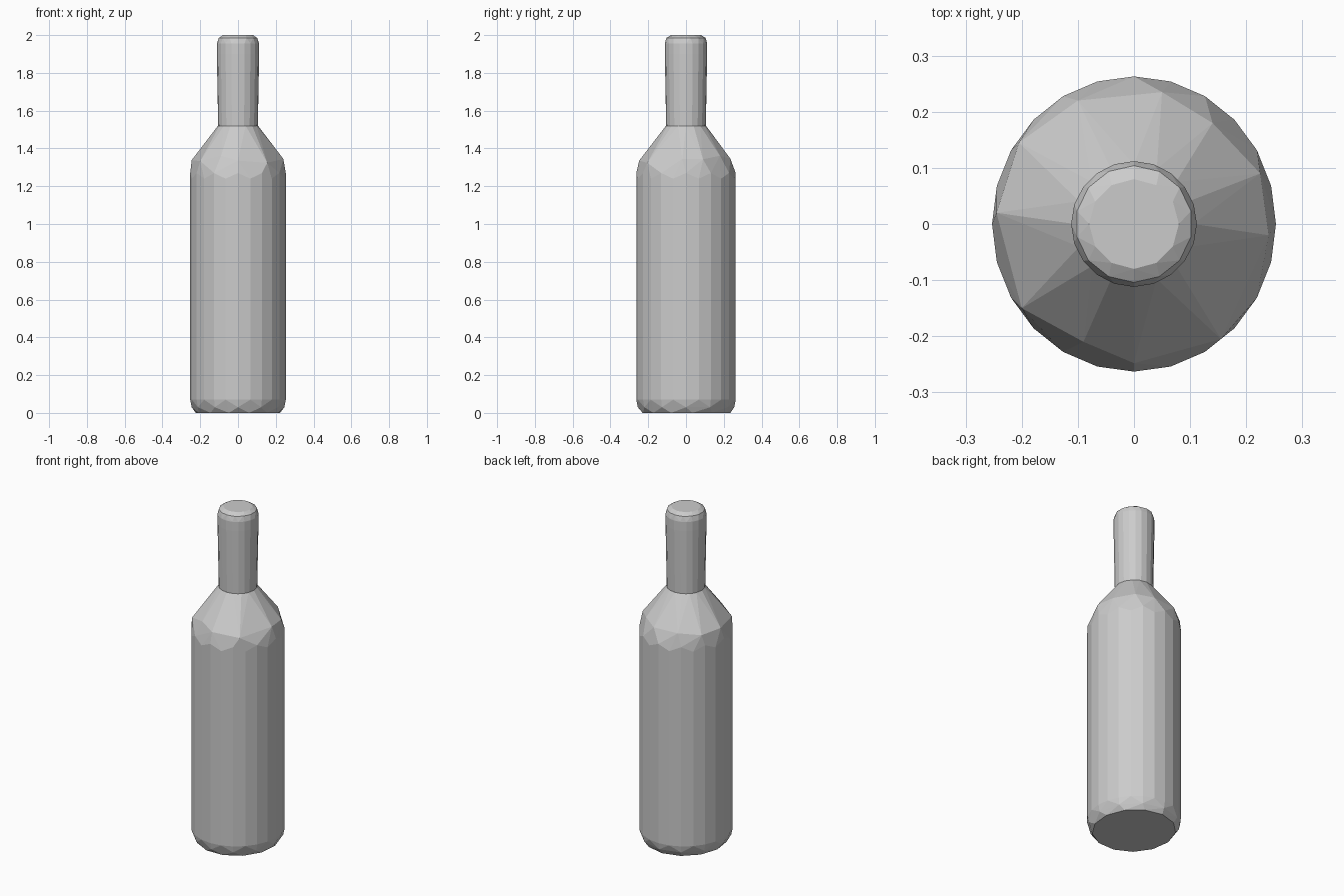
import bpy, bmesh
from math import cos, sin, tau, hypot

if "Cube" in bpy.data.objects:
    bpy.data.objects.remove(bpy.data.objects["Cube"])


def ring(rx, ry, z, sides, turn=0.0, dip=0.0):
    """Elliptical ring of points; every other point is lowered by dip."""
    return [(rx * cos(tau * (i + turn) / sides), ry * sin(tau * (i + turn) / sides),
             z - dip * (i % 2)) for i in range(sides)]


def hull(name, points):
    """Faceted convex part wrapped around the given points."""
    bm = bmesh.new()
    for p in points:
        bm.verts.new(p)
    res = bmesh.ops.convex_hull(bm, input=bm.verts)
    loose = {v for v in res["geom_interior"] if isinstance(v, bmesh.types.BMVert)}
    bmesh.ops.delete(bm, geom=list(loose), context='VERTS')
    bmesh.ops.dissolve_limit(bm, angle_limit=0.01, verts=bm.verts, edges=bm.edges)
    bmesh.ops.recalc_face_normals(bm, faces=bm.faces)
    mesh = bpy.data.meshes.new(name)
    bm.to_mesh(mesh)
    bm.free()
    obj = bpy.data.objects.new(name, mesh)
    bpy.context.collection.objects.link(obj)
    return obj


# Bottle body: base, straight wall and irregular low-poly shoulder on a cone
shoulder_xy = [(-.245, .02), (-.2, -.15), (-.09, -.21), (0, -.248), (.155, -.205),
               (.24, -.02), (.225, .09), (.14, .18), (.05, .235), (-.1, .22), (-.205, .145)]
shoulder = [(x, y, 1.52 - 1.29 * (hypot(x, y) - .105)) for x, y in shoulder_xy]
body = (ring(.225, .235, 0.0, 13, .3)
        + ring(.245, .255, .03, 12)
        + ring(.253, .263, .07, 24)
        + ring(.253, .263, 1.27, 24, 0, .03)
        + shoulder
        + ring(.106, .106, 1.52, 16))
hull("bottle_body", body)

# Neck: slightly flared tube with a rounded, closed top
neck = (ring(.105, .105, 1.515, 20)
        + ring(.112, .112, 1.9, 20)
        + ring(.112, .112, 1.955, 20)
        + ring(.104, .104, 1.985, 14, .5)
        + ring(.08, .08, 2.0, 12))
hull("bottle_neck", neck)
